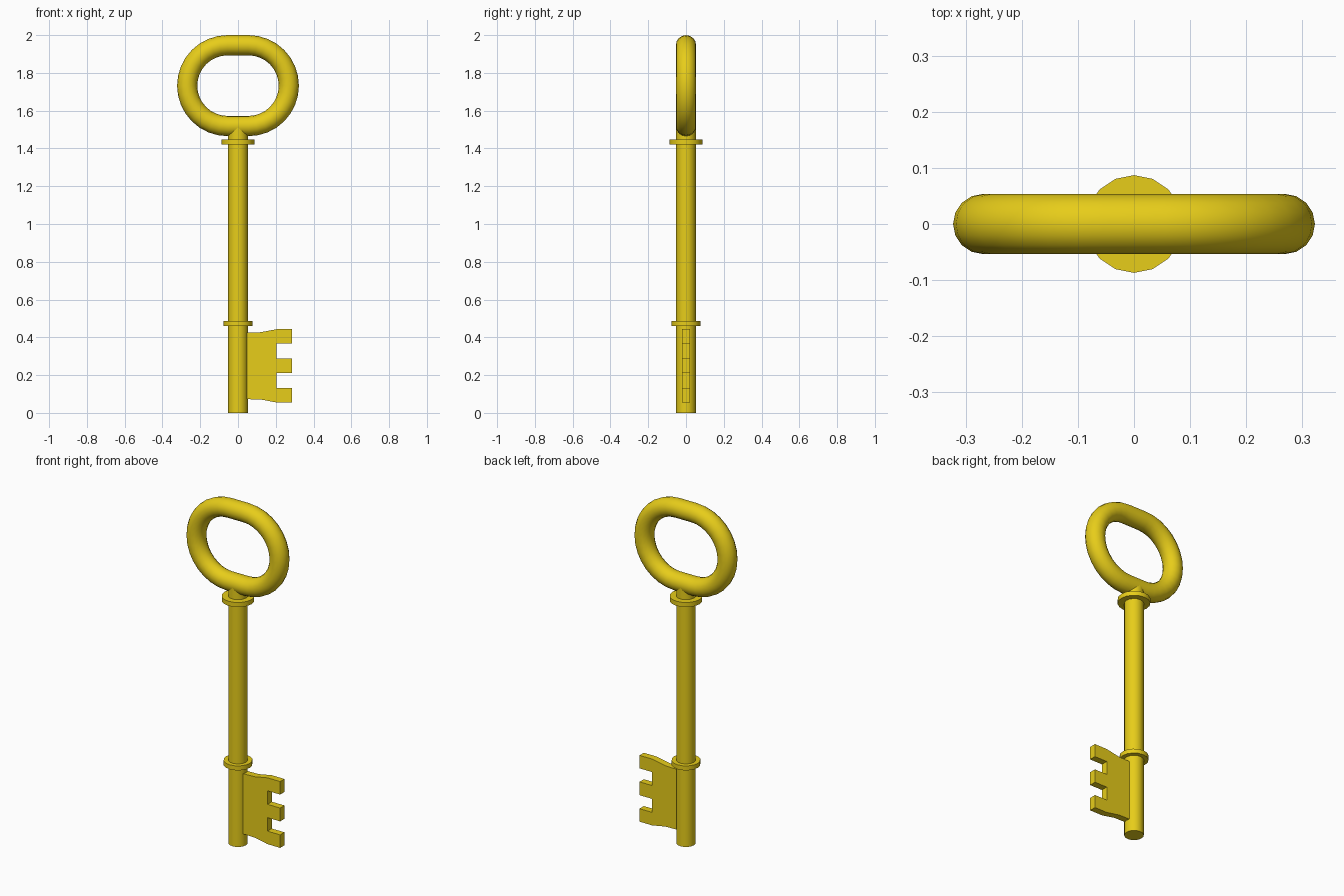
import bpy, bmesh, math
from math import cos, sin, pi

if "Cube" in bpy.data.objects:
    bpy.data.objects.remove(bpy.data.objects["Cube"])

gold = bpy.data.materials.new("gold")
gold.diffuse_color = (0.8, 0.61, 0.01, 1)
gold.use_nodes = True
gold.node_tree.nodes["Principled BSDF"].inputs["Base Color"].default_value = gold.diffuse_color


def finish(obj, name):
    obj.name = name
    obj.data.materials.append(gold)
    bpy.ops.object.select_all(action='DESELECT')
    obj.select_set(True)
    bpy.context.view_layer.objects.active = obj
    bpy.ops.object.shade_smooth_by_angle(angle=math.radians(35))


def rod(name, radius, z0, z1, sides=16):
    bpy.ops.mesh.primitive_cylinder_add(vertices=sides, radius=radius, depth=z1 - z0,
                                        location=(0, 0, (z0 + z1) / 2))
    finish(bpy.context.object, name)


def from_bmesh(name, bm):
    bmesh.ops.recalc_face_normals(bm, faces=bm.faces)
    mesh = bpy.data.meshes.new(name)
    bm.to_mesh(mesh)
    bm.free()
    obj = bpy.data.objects.new(name, mesh)
    bpy.context.collection.objects.link(obj)
    finish(obj, name)


# Shaft and its two collars
rod("shaft", 0.052, 0, 1.51)
rod("upper_collar", 0.087, 1.42, 1.447)
rod("lower_collar", 0.077, 0.46, 0.486)

# Bow: a round tube swept around a stadium-shaped path
TUBE, BEND, HALF_FLAT, CENTRE_Z = 0.0535, 0.214, 0.055, 1.7325
ARC, SIDES = 16, 16
bm = bmesh.new()
rings = []
for side in (0, 1):
    cx = HALF_FLAT if side == 0 else -HALF_FLAT
    for i in range(ARC + 1):
        a = -pi / 2 + pi * i / ARC + pi * side
        ring = []
        for j in range(SIDES):
            b = 2 * pi * j / SIDES
            r = BEND + TUBE * cos(b)
            ring.append(bm.verts.new((cx + r * cos(a), TUBE * sin(b), CENTRE_Z + r * sin(a))))
        rings.append(ring)
for k, ring in enumerate(rings):
    nxt = rings[(k + 1) % len(rings)]
    for j in range(SIDES):
        m = (j + 1) % SIDES
        bm.faces.new((ring[j], ring[m], nxt[m], nxt[j]))
from_bmesh("bow", bm)

# Bit: flared plate with three teeth, mirrored about its mid height
MID, THICK = 0.249, 0.02
half = [(0.03, 0.176), (0.12, 0.178), (0.205, 0.194), (0.287, 0.194),
        (0.287, 0.118), (0.205, 0.118), (0.205, 0.039), (0.287, 0.039)]
outline = half + [(x, -z) for x, z in reversed(half)]
bm = bmesh.new()
face = bm.faces.new([bm.verts.new((x, -THICK, MID + z)) for x, z in outline])
ext = bmesh.ops.extrude_face_region(bm, geom=[face])
moved = [v for v in ext["geom"] if isinstance(v, bmesh.types.BMVert)]
bmesh.ops.translate(bm, verts=moved, vec=(0, 2 * THICK, 0))
from_bmesh("bit", bm)
